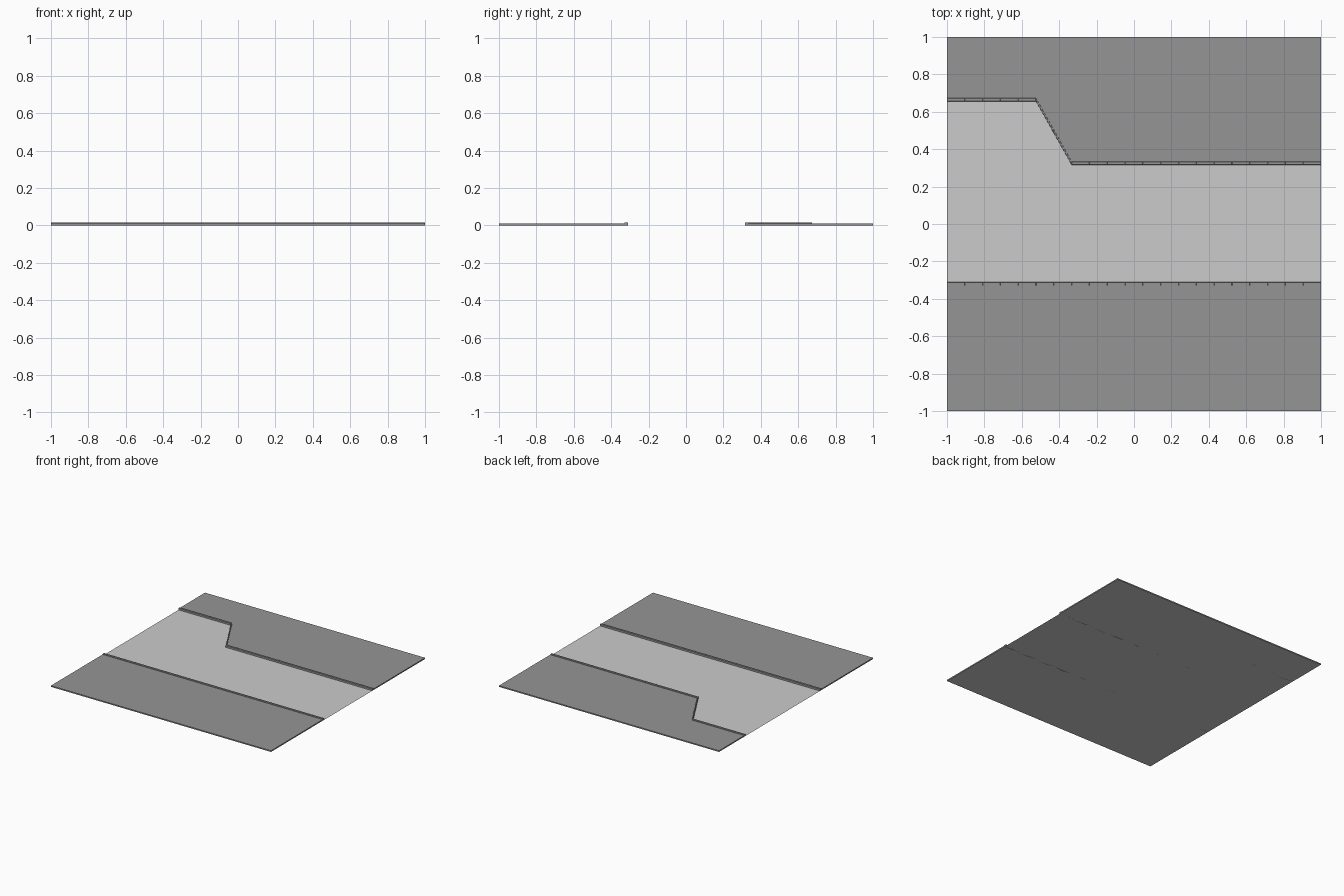
import bpy, bmesh

if "Cube" in bpy.data.objects:
    bpy.data.objects.remove(bpy.data.objects["Cube"])

STONES = 21
STEP = 2 / STONES
W = 0.018           # curb width
H_WALK, H_CURB = 0.01, 0.016


def material(name, v):
    m = bpy.data.materials.new(name)
    m.diffuse_color = (v, v, v, 1)
    m.use_nodes = True
    m.node_tree.nodes["Principled BSDF"].inputs["Base Color"].default_value = m.diffuse_color
    return m


def finish(bm, name, mat=None):
    bmesh.ops.recalc_face_normals(bm, faces=bm.faces)
    me = bpy.data.meshes.new(name)
    bm.to_mesh(me)
    bm.free()
    ob = bpy.data.objects.new(name, me)
    bpy.context.collection.objects.link(ob)
    if mat:
        me.materials.append(mat)
    return ob


def straight(x):
    return -0.329


def bay(x):
    # wide parking bay on the left, tapering to the narrow road
    t = min(max((x + 1 - 5 * STEP) / (2 * STEP), 0), 1)
    return 0.655 + (0.316 - 0.655) * t


def curb(name, line, mat):
    # row of sheared stones with chamfered tops following the line
    bm = bmesh.new()
    c = 0.0015
    for i in range(STONES):
        x0, x1 = -1 + i * STEP, -1 + (i + 1) * STEP
        rings = []
        for z, d in ((0, 0), (H_CURB - c, 0), (H_CURB, c)):
            pts = []
            for x, off in ((x0 + d, d), (x1 - d, d), (x1 - d, W - d), (x0 + d, W - d)):
                pts.append(bm.verts.new((x, line(x) + off, z)))
            rings.append(pts)
        for a, b in zip(rings, rings[1:]):
            for k in range(4):
                n = (k + 1) % 4
                bm.faces.new((a[k], a[n], b[n], b[k]))
        bm.faces.new(rings[-1])
        bm.faces.new(rings[0][::-1])
    return finish(bm, name, mat)


def pavement(name, outline, mat):
    # raised slab, open underneath where it rests on the base
    bm = bmesh.new()
    face = bm.faces.new([bm.verts.new((x, y, 0)) for x, y in outline])
    ext = bmesh.ops.extrude_face_region(bm, geom=[face])
    top = [v for v in ext["geom"] if isinstance(v, bmesh.types.BMVert)]
    bmesh.ops.translate(bm, verts=top, vec=(0, 0, H_WALK))
    low = [f for f in bm.faces if all(v.co.z < 1e-6 for v in f.verts)]
    bmesh.ops.delete(bm, geom=low, context='FACES_ONLY')
    ob = finish(bm, name, mat)
    # make sure the open shell faces up
    if sum(p.normal.z for p in ob.data.polygons) < 0:
        ob.data.flip_normals()
    return ob


walk_mat = material("pavement_grey", 0.3)
curb_mat = material("curb_grey", 0.3)

# Road base plane
bm = bmesh.new()
bmesh.ops.create_grid(bm, x_segments=1, y_segments=1, size=1)
road = finish(bm, "road")
if road.data.polygons[0].normal.z < 0:
    road.data.flip_normals()

# Pavements
pavement("front_pavement", [(-1, -1), (1, -1), (1, -0.329), (-1, -0.329)], walk_mat)
edge = [(x, bay(x) + W) for x in (-1, -1 + 5 * STEP, -1 + 7 * STEP, 1)]
pavement("back_pavement", edge + [(1, 1), (-1, 1)], walk_mat)

# Curb stones
curb("front_curb", straight, curb_mat)
curb("back_curb", bay, curb_mat)
